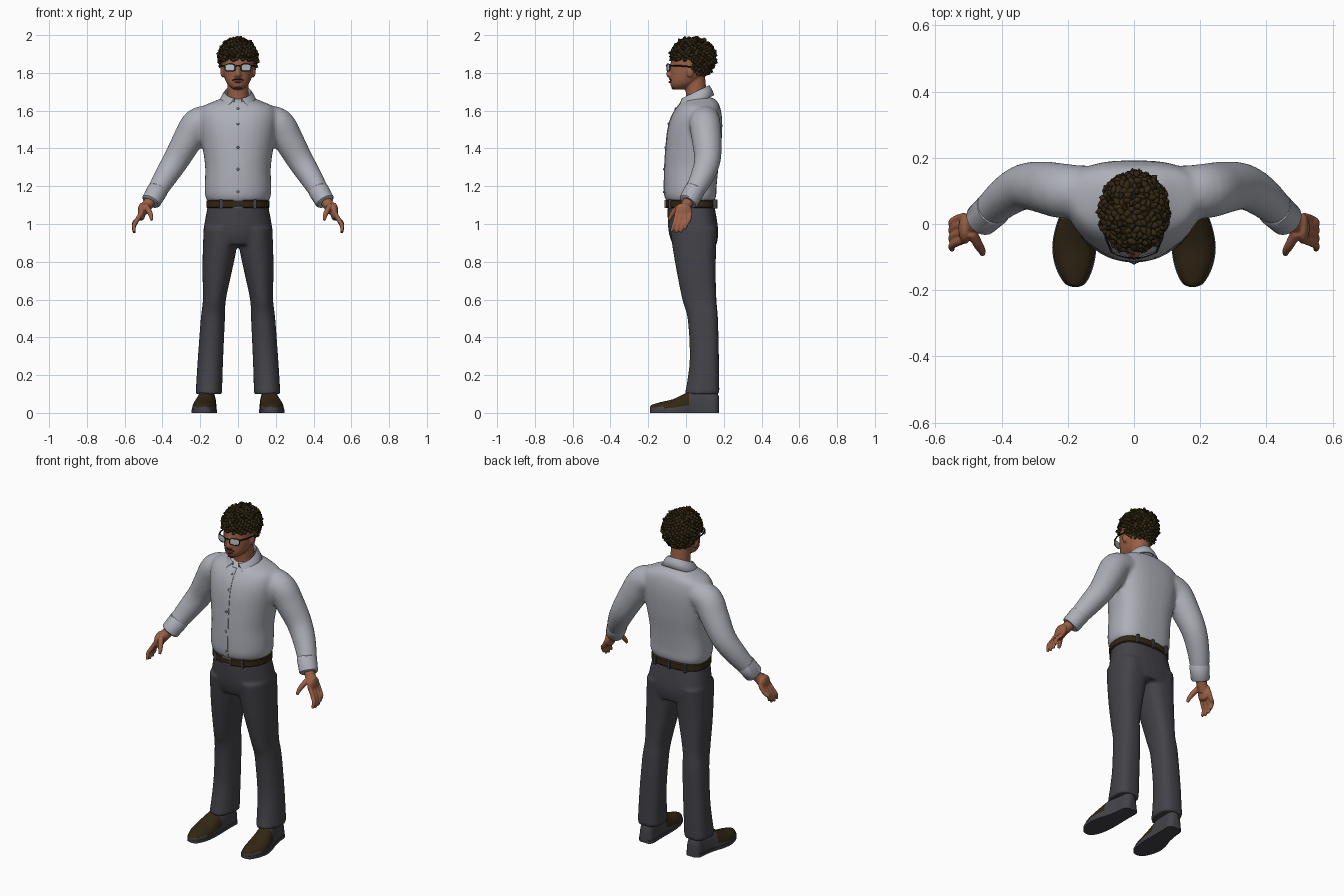
import bpy, bmesh, math, random
from mathutils import Vector, Euler, Matrix

if "Cube" in bpy.data.objects:
    bpy.data.objects.remove(bpy.data.objects["Cube"])
random.seed(4)
SIDES = (1, -1)


def material(name, r, g, b):
    m = bpy.data.materials.new(name)
    m.use_nodes = True
    m.diffuse_color = (r, g, b, 1)
    m.node_tree.nodes["Principled BSDF"].inputs["Base Color"].default_value = (r, g, b, 1)
    return m


SHIRT = material("shirt_grey", .42, .43, .48)
TROUSER = material("charcoal", .055, .055, .066)
BROWN = material("dark_brown", .032, .02, .007)
SKIN = material("skin", .32, .115, .06)
LENS = material("pale_lens", .5, .55, .62)
BLACK = material("frame_black", .01, .01, .012)
METAL = material("metal_grey", .25, .25, .28)
LIP = material("lip_red", .16, .045, .03)


def dense(rows, n=5):
    """Spline through rows of numbers."""
    out = []
    for i in range(len(rows) - 1):
        a, b, c, d = (rows[max(i - 1, 0)], rows[i], rows[i + 1], rows[min(i + 2, len(rows) - 1)])
        for k in range(n):
            t = k / n
            out.append(tuple(.5 * (2 * q + (r - p) * t + (2 * p - 5 * q + 4 * r - s) * t * t
                                   + (3 * q - p - 3 * r + s) * t ** 3)
                             for p, q, r, s in zip(a, b, c, d)))
    return out + [tuple(rows[-1])]


def power(v, p):
    return math.copysign(abs(v) ** p, v)


def angles(n):
    return [2 * math.pi * i / n for i in range(n)]


def body(rows, cx=0, n=32):
    """Stacked rings from (z, half width, front y, back y), squarer at the back."""
    shell = []
    for z, rx, yf, yb in rows:
        yc = yf * .42 + yb * .58
        ring = []
        for a in angles(n):
            c, s = math.cos(a), math.sin(a)
            p = .75 if s > 0 else .95
            ring.append(Vector((cx + rx * power(c, p), yc + power(s, p) * (yb - yc if s > 0 else yc - yf), z)))
        shell.append(ring)
    return shell


def tube(points, n=12):
    """Round rings along a path of (x, y, z, radius)."""
    shell = []
    for i, p in enumerate(points):
        t = (Vector(points[min(i + 1, len(points) - 1)][:3]) - Vector(points[max(i - 1, 0)][:3])).normalized()
        u = t.cross(Vector((0, 1, 0) if abs(t.y) < .9 else (1, 0, 0))).normalized()
        v = t.cross(u)
        shell.append([Vector(p[:3]) + p[3] * (u * math.cos(a) + v * math.sin(a)) for a in angles(n)])
    return shell


def ball(c, r, n=8):
    return [[Vector((c[0] + r[0] * w * math.cos(a), c[1] + r[1] * w * math.sin(a),
                     c[2] + r[2] * math.cos(math.pi * i / n))) for a in angles(2 * n)]
            for i in range(n + 1) for w in [math.sin(math.pi * i / n) + .002]]


def box(c, h):
    return [[Vector((c[0] + i * h[0], c[1] + j * h[1], c[2] + k * h[2]))
             for i, j in ((1, 1), (-1, 1), (-1, -1), (1, -1))] for k in SIDES]


def flip(points, s):
    return [(s * p[0], *p[1:]) for p in points]


def finish(name, bm, mats, sharp=40):
    bmesh.ops.recalc_face_normals(bm, faces=bm.faces[:])
    me = bpy.data.meshes.new(name)
    bm.to_mesh(me)
    bm.free()
    for m in mats:
        me.materials.append(m)
    me.shade_smooth()
    me.set_sharp_from_angle(angle=math.radians(sharp))
    ob = bpy.data.objects.new(name, me)
    bpy.context.scene.collection.objects.link(ob)
    return ob


def part(name, shells, mat, voxel=0, rounds=4, rule=None):
    """Loft shells into one object; voxel merges them into a single skin."""
    bm = bmesh.new()
    for shell in shells:
        rings = [[bm.verts.new(p) for p in ring] for ring in shell]
        for a, b in zip(rings, rings[1:]):
            for i in range(len(a)):
                j = (i + 1) % len(a)
                bm.faces.new((a[i], a[j], b[j], b[i]))
        bm.faces.new(rings[0][::-1])
        bm.faces.new(rings[-1])
    if rule:
        for f in bm.faces:
            f.material_index = rule(f.calc_center_median())
    ob = finish(name, bm, mat if isinstance(mat, tuple) else (mat,))
    if voxel:
        m = ob.modifiers.new("merge", "REMESH")
        m.mode, m.voxel_size, m.use_smooth_shade = "VOXEL", voxel, True
        m = ob.modifiers.new("soften", "SMOOTH")
        m.factor, m.iterations = .5, rounds
    return ob


# Shirt: torso and sleeves in one skin
torso = dense([(1.12, .162, -.1, .15), (1.15, .174, -.113, .16), (1.2, .176, -.116, .162),
               (1.3, .174, -.114, .172), (1.4, .187, -.108, .185), (1.5, .202, -.097, .192),
               (1.57, .207, -.077, .19), (1.62, .19, -.047, .18), (1.65, .125, -.02, .165),
               (1.67, .08, .015, .14)])
sleeve = dense([(.14, .1, 1.555, .075), (.215, .1, 1.53, .083), (.27, .11, 1.44, .079),
                (.33, .113, 1.335, .07), (.39, .08, 1.24, .061), (.455, .02, 1.13, .047)])
part("shirt", [body(torso)] + [tube(flip(sleeve, s), 20) for s in SIDES], SHIRT, .011, 5)
for s, side in zip(SIDES, ("left", "right")):
    part(side + "_cuff", [tube(flip([(.422, .049, 1.186, .05), (.425, .046, 1.18, .055),
                                     (.46, .014, 1.12, .052), (.463, .011, 1.115, .046)], s), 20)], SHIRT)

# Button strip and buttons
strip = [r for r in torso if r[0] < 1.64]
part("button_strip", [[[Vector((x, r[2] + y, r[0])) for x, y in
                        ((.014, .012), (-.014, .012), (-.014, -.002), (.014, -.002))] for r in strip]], SHIRT)
for z in (1.17, 1.29, 1.405, 1.53, 1.61):
    y = min(strip, key=lambda r: abs(r[0] - z))[2]
    part("button", [ball((0, y - .003, z), (.007, .004, .007), 6)], METAL)

# Folded collar with two front points
bm = bmesh.new()
rows = []
for i in range(41):
    t = i / 20 - 1
    a, b = math.radians(165 * t), math.radians(140 * t)
    z = 1.7 + .035 * math.cos(a)
    top = Vector((.07 * math.sin(a), .05 + .073 * math.cos(a), z))
    low = Vector((.106 * math.sin(b), .05 + (.1 + .022 * t * t) * math.cos(b), z - .052 - .012 * t ** 6))
    inner = Vector((.064 * math.sin(a), .05 + .066 * math.cos(a), z - .05))
    rows.append([bm.verts.new(p) for p in (inner, top, top.lerp(low, .5) + Vector((0, 0, .006)), low)])
for p, q in zip(rows, rows[1:]):
    for k in range(3):
        bm.faces.new((p[k], p[k + 1], q[k + 1], q[k]))
collar = finish("collar", bm, (SHIRT,), 60)
collar.modifiers.new("cloth", "SOLIDIFY").thickness = .007

# Trousers: hips and legs in one skin
hips = dense([(1.1, .16, -.098, .15), (1.0, .178, -.096, .167), (.94, .184, -.088, .17), (.89, .17, -.07, .162)])
leg = dense([(.98, .09, -.085, .165, .092), (.88, .09, -.072, .16, .096), (.75, .078, -.05, .157, .11),
             (.6, .061, -.02, .161, .125), (.5, .064, .008, .169, .133), (.3, .067, .02, .174, .145),
             (.16, .069, .005, .176, .152), (.1, .071, -.008, .177, .154)])
legs = [[[Vector((s * (p.x + r[4]), p.y, p.z)) for p in body([r[:4]])[0]] for r in leg] for s in SIDES]
part("trousers", [body(hips)] + legs, TROUSER, .01, 4)

# Belt, loops and buckle
part("belt", [body([(1.085, .163, -.103, .155), (1.09, .168, -.108, .159),
                    (1.122, .167, -.108, .158), (1.127, .16, -.102, .152)], n=48)], BROWN)
for x, y in ((.09, -.083), (-.09, -.083), (.1, .153), (-.1, .153), (0, .159)):
    part("belt_loop", [box((x, y, 1.106), (.007, .009, .024))], TROUSER)
for x in (-.024, .024):
    part("buckle_side", [box((x, -.109, 1.106), (.003, .006, .02))], METAL)
for z in (1.088, 1.124):
    part("buckle_bar", [box((0, -.109, z), (.027, .006, .003))], METAL)

# Shoes: brown uppers, charcoal soles and heels
shoe = dense([(-.19, .006, .026, .177), (-.178, .03, .036, .178), (-.13, .054, .05, .18), (-.07, .064, .064, .18),
              (-.01, .06, .092, .174), (.04, .051, .118, .166), (.1, .045, .12, .16), (.155, .042, .11, .157),
              (.174, .022, .08, .156)], 4)
for s, side in zip(SIDES, ("left", "right")):
    shell = [[Vector((s * (cx + w * power(math.cos(a), .8)), y, .012 + h * max(math.sin(a), 0) ** .8 - .004))
              for a in angles(28)] for y, w, h, cx in shoe]
    part(side + "_shoe", [shell], (TROUSER, BROWN), rule=lambda c: int(c.y < .02 and c.z > .03))
    sole = [[Vector((s * (cx + k * (w + .003)), y, z)) for k, z in ((1, 0), (1, .018), (-1, .018), (-1, 0))]
            for y, w, h, cx in shoe]
    part(side + "_sole", [sole], TROUSER)

# Hands: palm, four fingers and a thumb
for s, side in zip(SIDES, ("left", "right")):
    shells = [tube(flip([(.45, .025, 1.14, .03), (.48, .002, 1.1, .03), (.505, -.01, 1.07, .03)], s)),
              ball((s * .51, -.014, 1.065), (.021, .047, .048))]
    for i, y in enumerate((-.048, -.024, .001, .023)):
        drop = (.006, 0, .004, .02)[i]
        shells.append(tube(dense(flip([(.512, y, 1.06, .012), (.535, y - .008, 1.02, .0125),
                                       (.551, y - .018, .985 + drop, .011),
                                       (.549, y - .03, .952 + drop, .008)], s), 3)))
    shells.append(tube(dense(flip([(.49, -.025, 1.1, .016), (.472, -.06, 1.07, .015),
                                   (.46, -.08, 1.042, .012), (.457, -.092, 1.02, .008)], s), 3)))
    part(side + "_hand", shells, SKIN, .0045, 3)

# Head: skull and jaw, neck, nose and ears
skull = dense([(1.712, .022, -.062, -.015), (1.725, .042, -.077, .01), (1.75, .062, -.085, .05),
               (1.79, .076, -.084, .09), (1.83, .083, -.084, .12), (1.88, .085, -.075, .125),
               (1.93, .07, -.05, .11), (1.96, .04, -.005, .08)])
nose = dense([(0, -.078, 1.842, .009), (0, -.085, 1.815, .011), (0, -.091, 1.792, .014), (0, -.084, 1.778, .008)])
part("head", [body(skull), tube([(0, .06, 1.58, .06), (0, .055, 1.68, .055), (0, .045, 1.79, .055)], 20),
              tube(nose)]
     + [ball((s * .012, -.086, 1.787), (.009, .011, .008)) for s in SIDES]
     + [ball((s * .082, .022, 1.805), (.012, .018, .03)) for s in SIDES], SKIN, .0055, 3)

# Mouth, moustache and chin beard
part("lips", [tube([(-.024, -.08, 1.752, .002), (0, -.086, 1.752, .006), (.024, -.08, 1.752, .002)])], LIP)
part("moustache", [tube([(-.03, -.077, 1.76, .003), (-.014, -.084, 1.767, .004), (0, -.086, 1.766, .003),
                         (.014, -.084, 1.767, .004), (.03, -.077, 1.76, .003)])], BROWN)
part("chin_beard", [ball((0, -.063, 1.721), (.02, .014, .01))], BROWN)

# Glasses
for s, side in zip(SIDES, ("left", "right")):
    rim = [(s * x, 4 * x * x - .103, 1.828 + .019 * power(math.sin(a), .65))
           for a in angles(24) for x in [.042 + .027 * power(math.cos(a), .65)]]
    part(side + "_lens", [[[Vector(p) + Vector((0, d, 0)) for p in rim] for d in (0, .004)]], LENS)
    part(side + "_rim", [tube([(*p, .0025) for p in rim + rim[:1]], 6)], BLACK)
    part(side + "_temple", [tube(flip([(.068, -.084, 1.838, .004), (.086, -.04, 1.838, .004),
                                       (.09, .03, 1.832, .004)], s), 6)], BLACK)
part("glasses_bridge", [tube([(-.016, -.102, 1.836, .003), (0, -.104, 1.839, .003), (.016, -.102, 1.836, .003)])], BLACK)

# Hair: cap open at the face, covered in curls
centre, size = Vector((0, .036, 1.878)), Vector((.097, .114, .104))


def on_face(p):
    return p.y < .03 and p.z < 1.866


bm = bmesh.new()
bmesh.ops.create_icosphere(bm, subdivisions=4, radius=1, matrix=Matrix.Translation(centre) @ Matrix.Diagonal((*size, 1)))
bmesh.ops.delete(bm, geom=[v for v in bm.verts if on_face(v.co)], context="VERTS")
count = 420
for i in range(count):
    h = 1 - 2 * (i + .5) / count
    w, a = math.sqrt(1 - h * h), i * 2.39996
    p = centre + Vector((w * math.cos(a) * size.x, w * math.sin(a) * size.y, h * size.z)) * random.uniform(.97, 1.05)
    if on_face(p):
        continue
    turn = Euler([random.uniform(0, math.pi) for _ in range(3)]).to_matrix().to_4x4()
    shape = Matrix.Diagonal((.009, .012, random.uniform(.015, .021), 1))
    bmesh.ops.create_icosphere(bm, subdivisions=1, radius=1, matrix=Matrix.Translation(p) @ turn @ shape)
finish("curly_hair", bm, (BROWN,), 50)
